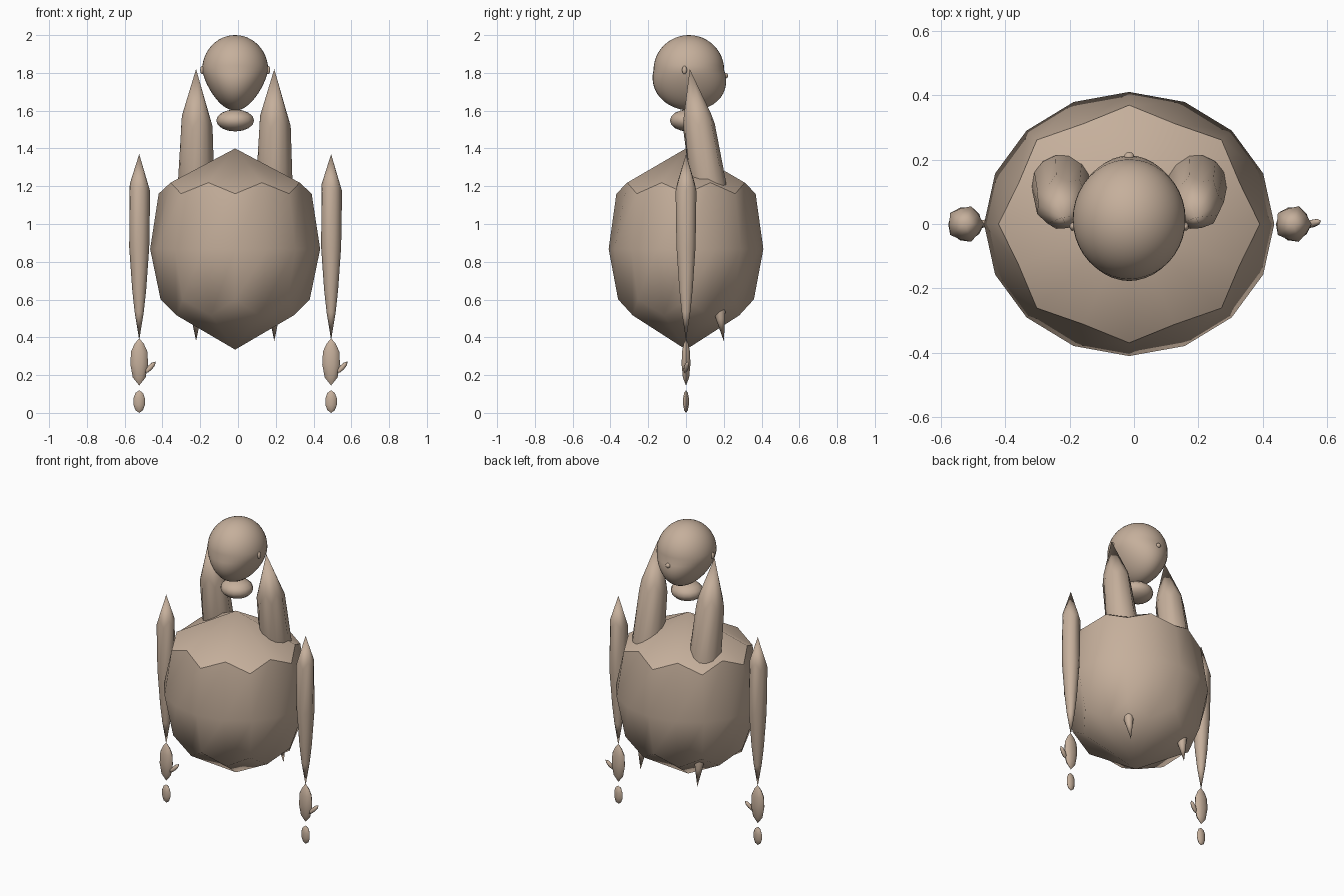
import bpy, bmesh, math
from mathutils import Vector

cube = bpy.data.objects.get("Cube")
if cube:
    bpy.data.objects.remove(cube, do_unlink=True)

CX = -0.015   # body midline

skin = bpy.data.materials.new("skin")
skin.use_nodes = True
skin.diffuse_color = (0.56, 0.43, 0.33, 1)
skin.node_tree.nodes["Principled BSDF"].inputs["Base Color"].default_value = skin.diffuse_color


def finish(name, bm, angle=50):
    bmesh.ops.recalc_face_normals(bm, faces=bm.faces[:])
    mesh = bpy.data.meshes.new(name)
    bm.to_mesh(mesh)
    bm.free()
    obj = bpy.data.objects.new(name, mesh)
    bpy.context.collection.objects.link(obj)
    mesh.materials.append(skin)
    bpy.ops.object.select_all(action="DESELECT")
    bpy.context.view_layer.objects.active = obj
    obj.select_set(True)
    bpy.ops.object.shade_smooth_by_angle(angle=math.radians(angle))
    return obj


def spindle(name, top, bottom, rings, sides=10, flat=1.0):
    """Pointed form between two tips; each ring is a list of (fraction, radius)
    pairs that alternate around the ring."""
    top, bottom = Vector(top), Vector(bottom)
    axis = bottom - top
    u = Vector((1, 0, 0))
    u = (u - axis * u.dot(axis) / axis.length_squared).normalized()
    v = axis.normalized().cross(u)
    bm = bmesh.new()
    loops = []
    for ring in rings:
        loop = []
        for i in range(sides):
            t, r = ring[i % len(ring)]
            a = math.tau * i / sides
            loop.append(bm.verts.new(top + axis * t + u * r * math.cos(a) + v * r * flat * math.sin(a)))
        loops.append(loop)
    first, last = bm.verts.new(top), bm.verts.new(bottom)
    for i in range(sides):
        j = (i + 1) % sides
        bm.faces.new((first, loops[0][i], loops[0][j]))
        bm.faces.new((last, loops[-1][j], loops[-1][i]))
        for a, b in zip(loops, loops[1:]):
            bm.faces.new((a[i], b[i], b[j], a[j]))
    return finish(name, bm)


def ball(name, centre, size, segments=16, rows=10, shape=None):
    bm = bmesh.new()
    bmesh.ops.create_uvsphere(bm, u_segments=segments, v_segments=rows, radius=1)
    for vert in bm.verts:
        p = shape(vert.co) if shape else vert.co
        vert.co = Vector([c + s * k for c, s, k in zip(centre, size, p)])
    return finish(name, bm, 80)


# Torso with ridged shoulder and hip rings
spindle("torso", (CX, 0, 1.40), (CX, 0, 0.335),
        [[(0.225, 0.405), (0.17, 0.37)],
         [(0.5, 0.45)],
         [(0.75, 0.395), (0.83, 0.335)]], sides=16, flat=0.91)


# Head narrowing sideways to a deep chin
def chin(p):
    t = max(0, -p.z)
    return Vector((p.x * (1 - 0.2 * t), p.y * (1 + 0.3 * t) + 0.06 * t, p.z * (1 + 0.16 * t)))


ball("head", (CX, 0.015, 1.815), (0.175, 0.187, 0.185), 40, 24, chin)
ball("nose", (CX, 0.208, 1.785), (0.016, 0.015, 0.015), 12, 8)
ball("neck", (CX, 0.01, 1.548), (0.1, 0.095, 0.058), 16, 8)

# Paired parts
for side, s in (("left", 1), ("right", -1)):
    ball(f"{side}_ear", (CX + s * 0.175, -0.008, 1.815), (0.01, 0.013, 0.022), 12, 8)

    x = CX + s * 0.207
    spindle(f"{side}_thigh", (x, 0.02, 1.82), (x, 0.2, 0.7),
            [[(0.27, 0.087), (0.22, 0.075)], [(0.55, 0.097)], [(0.8, 0.06)]], sides=14)
    spindle(f"{side}_shin", (x, 0.14, 0.8), (x, 0.2, 0.38),
            [[(0.3, 0.055)], [(0.72, 0.024)]], sides=8)

    x = CX + s * 0.508
    spindle(f"{side}_arm", (x, 0, 1.37), (x, 0, 0.385),
            [[(0.2, 0.058), (0.16, 0.05)], [(0.5, 0.053)],
             [(0.73, 0.037)], [(0.85, 0.024)]], sides=10)
    spindle(f"{side}_hand", (x, 0, 0.395), (x, 0, 0.145),
            [[(0.12, 0.025)], [(0.28, 0.043)], [(0.55, 0.047)], [(0.83, 0.034)]], sides=10, flat=0.52)
    spindle(f"{side}_fingers", (x, 0, 0.12), (x, 0, 0),
            [[(0.12, 0.02)], [(0.35, 0.03)], [(0.65, 0.03)], [(0.88, 0.02)]], sides=8, flat=0.5)
    spindle(f"{side}_thumb", (x + 0.087, 0.01, 0.272), (x + 0.03, -0.008, 0.21),
            [[(0.2, 0.011)], [(0.5, 0.014)], [(0.8, 0.011)]], sides=8, flat=0.9)
